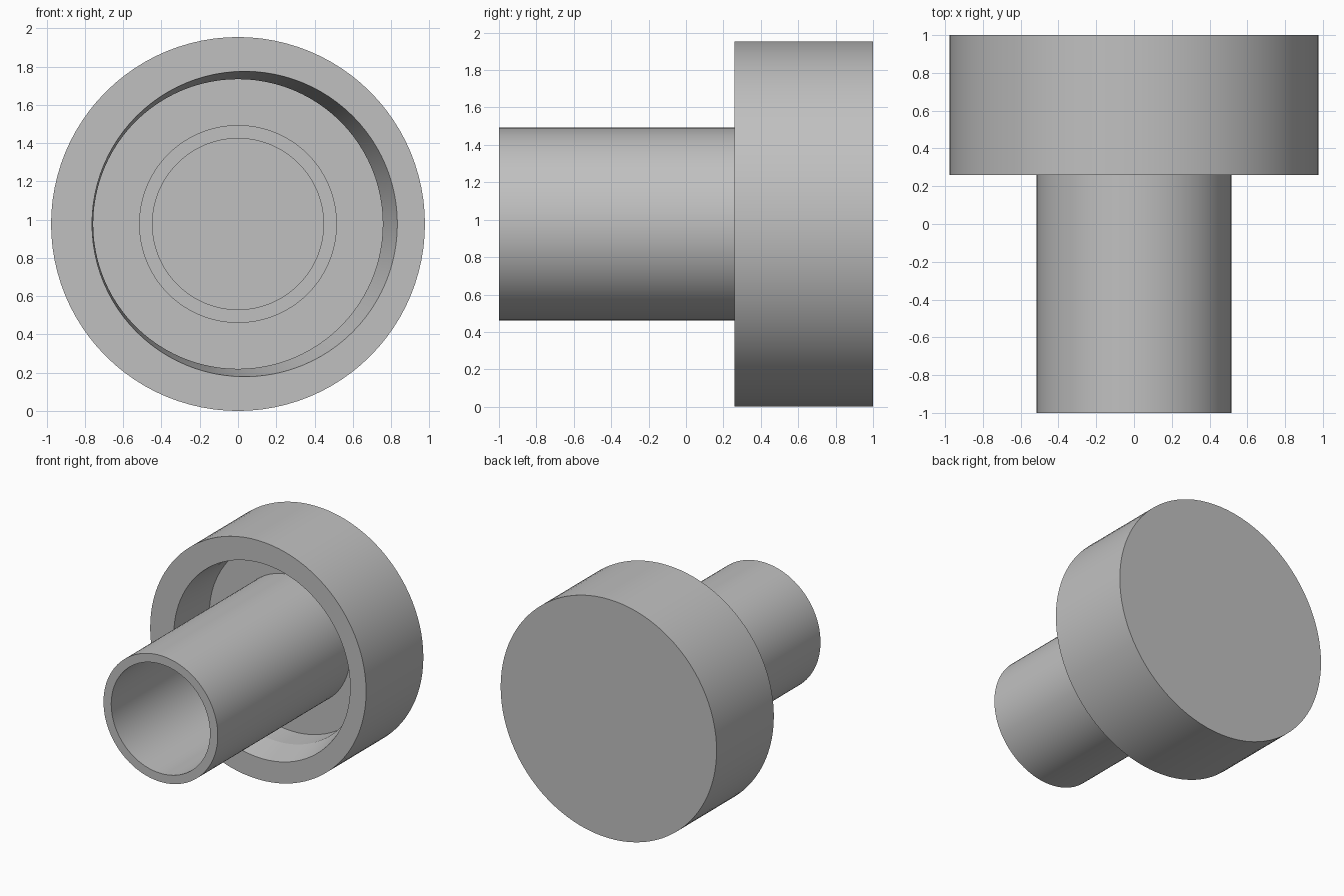
import bpy, bmesh, math

cube = bpy.data.objects.get("Cube")
if cube:
    bpy.data.objects.remove(cube, do_unlink=True)

SEGMENTS = 96
AXIS_Z = 0.977

grey = bpy.data.materials.new("plain grey")
grey.use_nodes = True
colour = (0.53, 0.53, 0.53, 1)
grey.diffuse_color = colour
grey.node_tree.nodes["Principled BSDF"].inputs["Base Color"].default_value = colour


def turned_part(name, rings, closed):
    """Skin circles (y, radius, x offset) along the y axis; cap the ends or join them."""
    bm = bmesh.new()
    loops = []
    for y, radius, shift in rings:
        loop = []
        for i in range(SEGMENTS):
            a = math.tau * i / SEGMENTS
            loop.append(bm.verts.new((shift + radius * math.cos(a), y,
                                      AXIS_Z + radius * math.sin(a))))
        loops.append(loop)
    pairs = list(zip(loops, loops[1:]))
    if closed:
        pairs.append((loops[-1], loops[0]))
    else:
        bm.faces.new(loops[0])
        bm.faces.new(loops[-1])
    for a, b in pairs:
        for i in range(SEGMENTS):
            j = (i + 1) % SEGMENTS
            bm.faces.new((a[i], a[j], b[j], b[i]))
    bmesh.ops.recalc_face_normals(bm, faces=bm.faces)
    mesh = bpy.data.meshes.new(name)
    bm.to_mesh(mesh)
    bm.free()
    mesh.materials.append(grey)
    obj = bpy.data.objects.new(name, mesh)
    bpy.context.collection.objects.link(obj)
    bpy.ops.object.select_all(action='DESELECT')
    obj.select_set(True)
    bpy.context.view_layer.objects.active = obj
    bpy.ops.object.shade_smooth_by_angle(angle=math.radians(8))
    return obj


FLOOR = 0.71

# Cup: solid back, slightly off-centre flared mouth, straight recess
turned_part("cup", [
    (1.0, 0.977, 0),
    (0.26, 0.977, 0),
    (0.26, 0.798, 0.035),
    (0.5, 0.757, 0),
    (FLOOR, 0.757, 0),
], closed=False)

# Hollow stem standing on the recess floor
turned_part("stem_tube", [
    (FLOOR + 0.01, 0.517, 0),
    (-1.0, 0.517, 0),
    (-1.0, 0.447, 0),
    (FLOOR + 0.01, 0.447, 0),
], closed=True)
